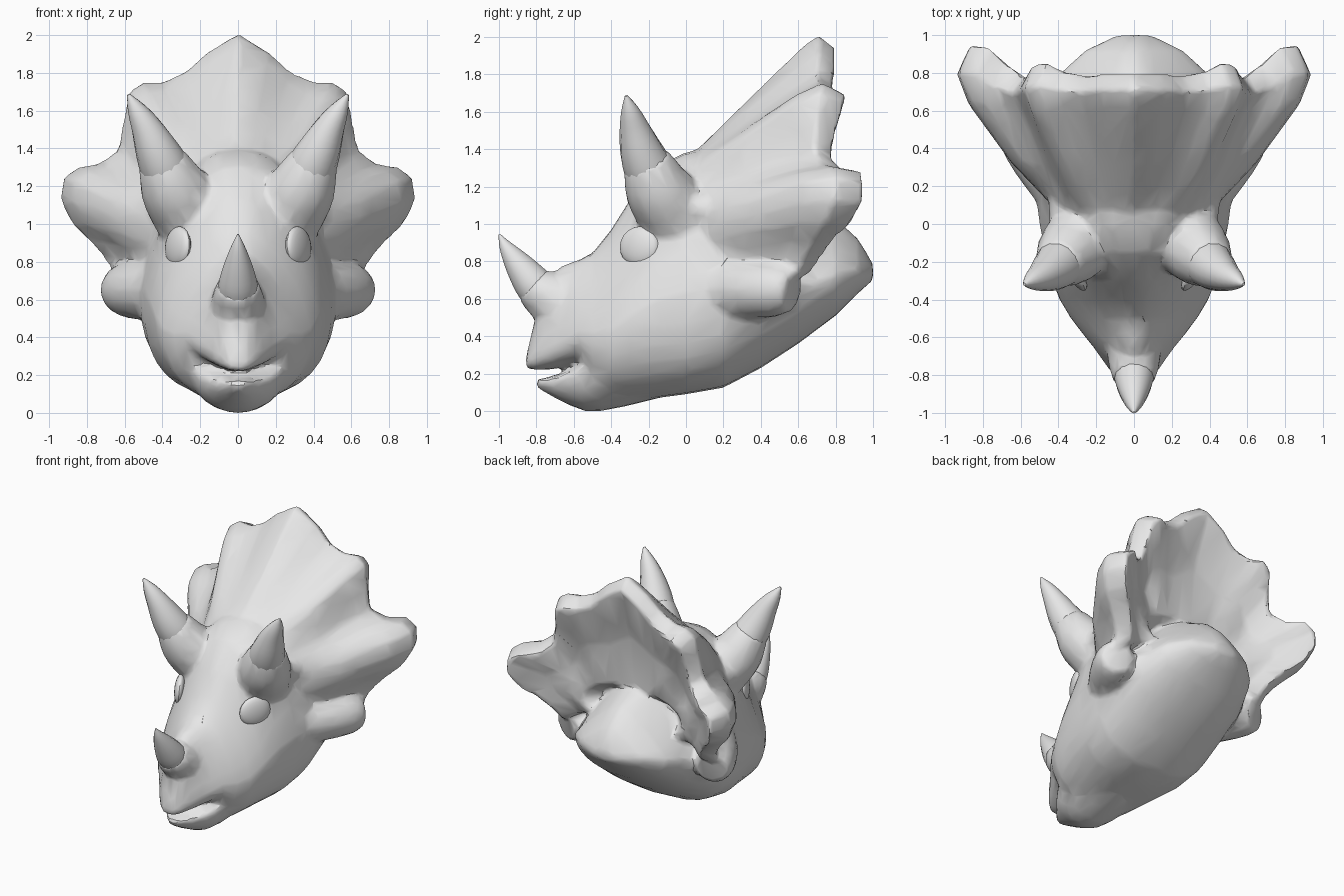
import bpy, bmesh
from math import sin, cos, pi, radians
from mathutils import Vector, Matrix
from mathutils.bvhtree import BVHTree

if "Cube" in bpy.data.objects:
    bpy.data.objects.remove(bpy.data.objects["Cube"])

GREY = (0.8, 0.8, 0.8, 1.0)
mat = bpy.data.materials.new("plain grey")
mat.use_nodes = True
mat.diffuse_color = GREY
mat.node_tree.nodes["Principled BSDF"].inputs["Base Color"].default_value = GREY


def loft(bm, rings):
    """Skin a list of equal closed rings and cap both ends."""
    rows = [[bm.verts.new(p) for p in ring] for ring in rings]
    n = len(rows[0])
    for a, b in zip(rows, rows[1:]):
        for i in range(n):
            j = (i + 1) % n
            bm.faces.new((a[i], a[j], b[j], b[i]))
    bm.faces.new(rows[0][::-1])
    bm.faces.new(rows[-1])


def hull_ring(y, bottom, top, width, taper=0.38, belt=0.42, power=2.2, sides=32):
    """Rounded head cross-section, widest at the belt and narrower towards the top."""
    mid = bottom + belt * (top - bottom)
    ring = []
    for i in range(sides):
        a = 2 * pi * i / sides
        c, s = cos(a), sin(a)
        x = width * abs(c) ** (2 / power) * (1 if c > 0 else -1)
        h = abs(s) ** (2 / power)
        if s > 0:
            x *= 1 - taper * h
        ring.append(Vector((x, y, mid + h * ((top - mid) if s > 0 else (bottom - mid)))))
    return ring


def tube(bm, path, side=1, sides=14, steps=3):
    """Tapered round tube through (x, y, z, radius) points."""
    pts = [Vector((side * p[0], *p[1:])) for p in path]
    fine = []
    for i in range(len(pts) - 1):
        p0, p1, p2 = pts[max(i - 1, 0)], pts[i], pts[i + 1]
        p3 = pts[min(i + 2, len(pts) - 1)]
        for k in range(steps):
            t = k / steps
            fine.append(0.5 * (2 * p1 + (p2 - p0) * t + (2 * p0 - 5 * p1 + 4 * p2 - p3) * t * t
                               + (3 * p1 - p0 - 3 * p2 + p3) * t ** 3))
    fine.append(pts[-1])
    rings = []
    for i, p in enumerate(fine):
        along = (fine[min(i + 1, len(fine) - 1)] - fine[max(i - 1, 0)]).to_3d()
        q = along.to_track_quat('Z', 'Y')
        rings.append([p.to_3d() + q @ Vector((cos(a), sin(a), 0)) * max(p[3], 0.005)
                      for a in (2 * pi * k / sides for k in range(sides))])
    loft(bm, rings)


def make(name, bm):
    bmesh.ops.recalc_face_normals(bm, faces=bm.faces[:])
    me = bpy.data.meshes.new(name)
    bm.to_mesh(me)
    bm.free()
    me.materials.append(mat)
    ob = bpy.data.objects.new(name, me)
    bpy.context.collection.objects.link(ob)
    return ob


def shade(ob, angle):
    for o in bpy.context.selected_objects:
        o.select_set(False)
    ob.select_set(True)
    bpy.context.view_layer.objects.active = ob
    bpy.ops.object.shade_smooth_by_angle(angle=radians(angle))


body = bmesh.new()

# Skull from beak to back of neck: y, bottom, top, half width, taper, belt, power
skull = [(-.855, .225, .30, .05), (-.81, .22, .48, .10, .3, .25), (-.76, .222, .68, .14, .35, .22),
         (-.66, .235, .78, .21, .38, .25), (-.58, .255, .805, .275, .4, .3), (-.5, .10, .845, .335),
         (-.4, .05, .97, .395), (-.3, .05, 1.13, .435), (-.15, .07, 1.31, .47, .36, .42, 2.5),
         (0, .09, 1.385, .50, .32, .42, 2.8), (.2, .125, 1.41, .525, .32, .42, 2.6),
         (.4, .23, 1.27, .52), (.6, .36, 1.12, .48, .5), (.8, .51, 1.03, .39, .6),
         (.92, .63, .92, .26, .6), (1.0, .70, .79, .09)]
loft(body, [hull_ring(*s) for s in skull])

# Lower jaw with a narrow keel, leaving the mouth slot open
jaw = [(-.80, .125, .17, .04), (-.7, .07, .188, .125), (-.62, .03, .22, .19),
       (-.55, .0, .27, .235), (-.45, .0, .32, .275), (-.3, .03, .36, .30), (-.1, .08, .40, .28)]
loft(body, [hull_ring(*s, taper=0, belt=.85, power=2) for s in jaw])

# Frill: rim tips from the crown down one side with half thickness, mirrored and swept
rim = [(0, .71, 2.0, .09), (.16, .71, 1.90, .09), (.28, .70, 1.79, .09), (.40, .71, 1.74, .10),
       (.50, .73, 1.74, .13), (.57, .72, 1.69, .13), (.60, .70, 1.52, .10), (.63, .69, 1.38, .09),
       (.73, .73, 1.31, .12), (.83, .79, 1.30, .15), (.915, .80, 1.24, .16), (.925, .79, 1.12, .16),
       (.865, .74, 1.0, .14), (.76, .68, .90, .11), (.68, .62, .80, .10), (.64, .57, .70, .09)]
last = len(rim) - 1


def frill_section(i, side):
    t = i / last
    a = radians(122) * t
    tip, thick = Vector(rim[i][:3]), Vector((0, rim[i][3], 0))
    out = Vector((tip.x, 0, tip.z - 1)).normalized()
    base = Vector((.43 * sin(a), .02 + .10 * t, .95 + .41 * cos(a)))
    neck = Vector((.42 * sin(a), .62 + .04 * t, .95 + .16 * cos(a)))
    core = Vector((.10 * sin(a), .30, .88 + .10 * cos(a)))
    front = tip - out * .05 - thick
    back = tip - out * .06 + thick
    mid_front = base.lerp(front, .5) - Vector((0, .05 * t, 0))
    mid_back = back.lerp(neck, .5) - Vector((0, .05, 0))
    loop = [base, mid_front, front, tip + out * .015, back, mid_back, neck, core]
    return [Vector((side * p.x, p.y, p.z)) for p in loop]


loft(body, [frill_section(i, -1) for i in range(last, 0, -1)]
     + [frill_section(i, 1) for i in range(last + 1)])

# Nose horn root
tube(body, [(0, -.64, .56, .15), (0, -.75, .62, .135), (0, -.82, .68, .11)])

for side in (1, -1):
    # Cheek spike, brow horn root and low brow ridge
    tube(body, [(.34, .18, .65, .18), (.50, .36, .65, .16), (.59, .50, .65, .145),
                (.625, .57, .64, .115)], side)
    tube(body, [(.24, -.04, 1.03, .20), (.33, -.14, 1.17, .185), (.375, -.185, 1.27, .155),
                (.41, -.215, 1.35, .125)], side)
    tube(body, [(.29, -.20, 1.06, .08), (.35, 0, 1.08, .09), (.38, .2, 1.08, .08)], side)

# Fuse the head into one sculpted skin, then reduce it to facets
head = make("head_and_frill", body)
fuse = head.modifiers.new("fuse", 'REMESH')
fuse.mode = 'VOXEL'
fuse.voxel_size = 0.018
soften = head.modifiers.new("soften", 'SMOOTH')
soften.factor = 0.5
soften.iterations = 8
facet = head.modifiers.new("facet", 'DECIMATE')
facet.ratio = 0.06
facet.use_symmetry = True
deps = bpy.context.evaluated_depsgraph_get()
skin = bpy.data.meshes.new_from_object(head.evaluated_get(deps))
head.modifiers.clear()
head.data = skin
shade(head, 32)

probe = bmesh.new()
probe.from_mesh(skin)
tree = BVHTree.FromBMesh(probe)
probe.free()

# Nose horn
bm = bmesh.new()
tube(bm, [(0, -.74, .59, .10), (0, -.81, .67, .105), (0, -.875, .755, .085),
          (0, -.93, .83, .058), (0, -.97, .89, .032), (0, -.998, .945, .005)])
shade(make("nose_horn", bm), 40)

for side, label in ((1, "left"), (-1, "right")):
    # Brow horn
    bm = bmesh.new()
    tube(bm, [(.345, -.16, 1.20, .11), (.385, -.20, 1.29, .13), (.43, -.24, 1.39, .115),
              (.485, -.275, 1.51, .082), (.54, -.30, 1.61, .048), (.58, -.32, 1.685, .008)], side)
    shade(make(label + "_brow_horn", bm), 40)

    # Eye: a flattened ball set into the face
    spot = tree.ray_cast(Vector((side * 2, -.25, .88)), Vector((-side, 0, 0)))[0]
    facing = Vector((side * .86, -.5, .08)).to_track_quat('Z', 'Y').to_matrix().to_4x4()
    bm = bmesh.new()
    bmesh.ops.create_uvsphere(bm, u_segments=20, v_segments=12, radius=1,
                              matrix=Matrix.Translation(spot) @ facing
                              @ Matrix.Diagonal((.118, .108, .04, 1)))
    shade(make(label + "_eye", bm), 40)
